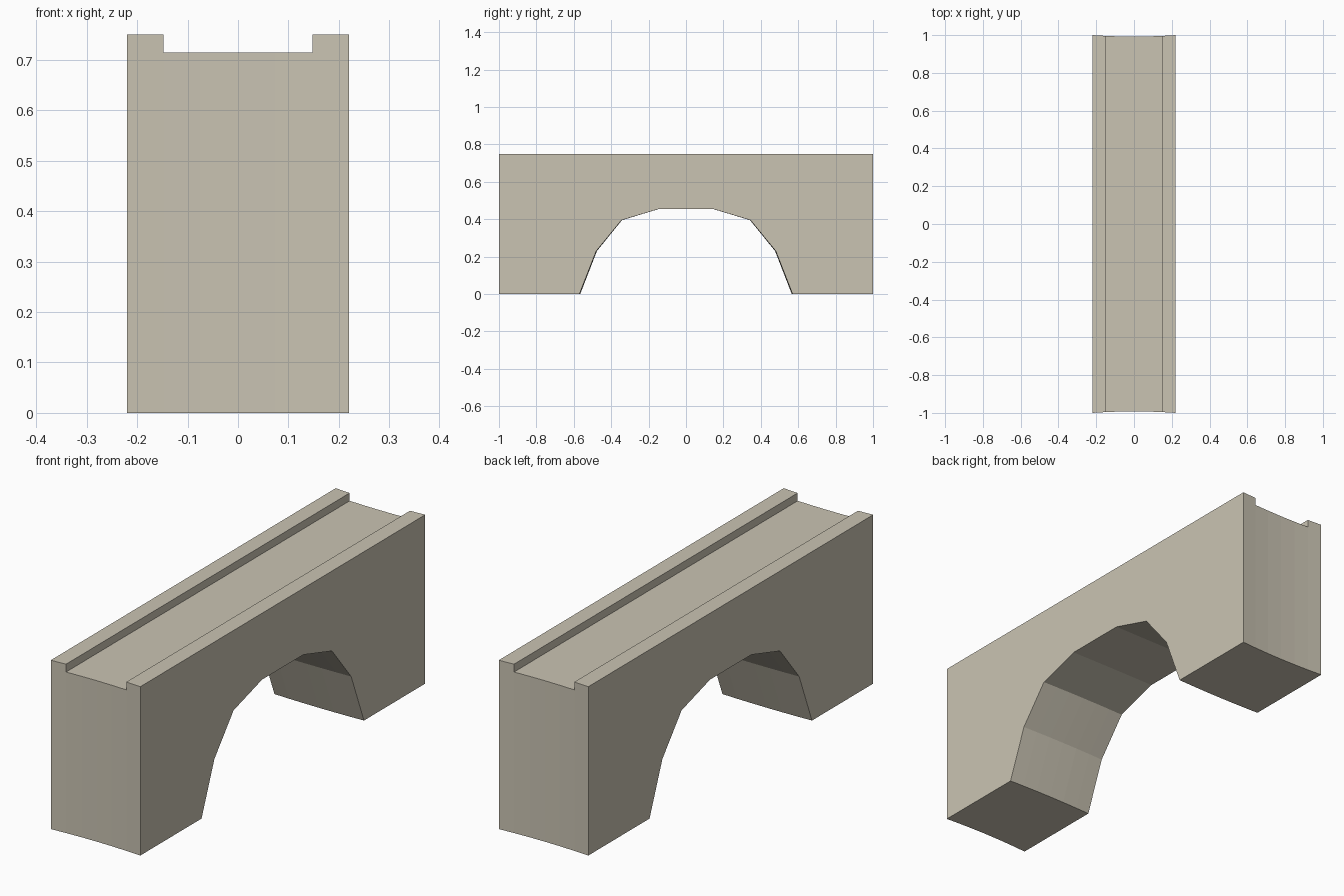
import bpy, bmesh

if "Cube" in bpy.data.objects:
    bpy.data.objects.remove(bpy.data.objects["Cube"])

# Stone colour
stone = bpy.data.materials.new("pale stone")
stone.diffuse_color = (0.59, 0.55, 0.45, 1)
stone.use_nodes = True
stone.node_tree.nodes["Principled BSDF"].inputs["Base Color"].default_value = stone.diffuse_color

HALF_W, RIM, TOP, DECK = 0.22, 0.148, 0.75, 0.715

# Arch opening: right half, springing to crown
arch = [(0.57, 0), (0.48, 0.23), (0.345, 0.395), (0.145, 0.455)]


def section(x, top):
    """Side outline at x; slightly shorter toward the middle of the width."""
    s = 1 - 0.008 * (1 - (x / HALF_W) ** 2)
    outline = [(1, top), (1, 0)] + arch
    outline += [(-y, z) for y, z in reversed(outline)]
    return [(x, y * s, z) for y, z in outline]


# Sections across the width: raised rims either side of the sunken deck
sections = [(-HALF_W, TOP), (-RIM, TOP), (-RIM, DECK), (-RIM / 2, DECK), (0, DECK),
            (RIM / 2, DECK), (RIM, DECK), (RIM, TOP), (HALF_W, TOP)]

bm = bmesh.new()
loops = [[bm.verts.new(p) for p in section(x, t)] for x, t in sections]
for a, b in zip(loops, loops[1:]):
    for i in range(len(a)):
        j = (i + 1) % len(a)
        bm.faces.new((a[i], a[j], b[j], b[i]))
bm.faces.new(loops[0])
bm.faces.new(loops[-1])
bmesh.ops.remove_doubles(bm, verts=bm.verts, dist=1e-5)
bmesh.ops.triangulate(bm, faces=[f for f in bm.faces if len(f.verts) > 4])
bmesh.ops.recalc_face_normals(bm, faces=bm.faces)

mesh = bpy.data.meshes.new("arch_bridge")
bm.to_mesh(mesh)
bm.free()
mesh.materials.append(stone)
bridge = bpy.data.objects.new("arch_bridge", mesh)
bpy.context.collection.objects.link(bridge)
